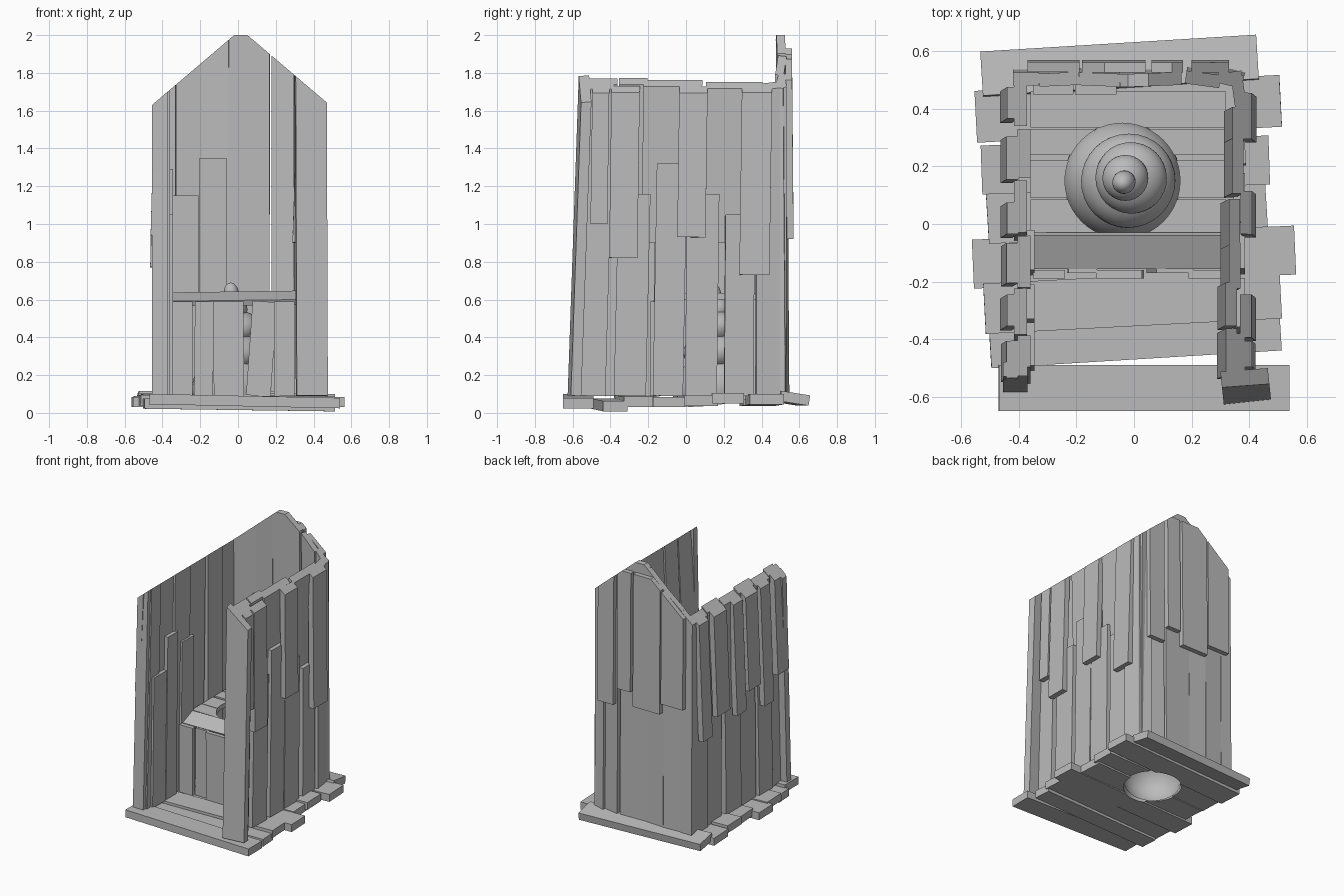
import bpy, bmesh, math
from mathutils import Matrix, Vector

if "Cube" in bpy.data.objects:
    bpy.data.objects.remove(bpy.data.objects["Cube"], do_unlink=True)

grey = bpy.data.materials.new("weathered_grey")
grey.use_nodes = True
grey.diffuse_color = (0.5, 0.5, 0.5, 1)
grey.node_tree.nodes["Principled BSDF"].inputs["Base Color"].default_value = (0.5, 0.5, 0.5, 1)

# Gable planes that trim the tops of the wall boards
ROOF = [((0.05, 0, 2), (0.85, 0, 1)), ((-0.02, 0, 2), (-0.85, 0, 1)), ((0, 0, 2), (0, 0, 1))]


def plank(name, x, y, z, rot=(0, 0, 0), trim=False):
    """Box between the x, y and z ranges, tilted in degrees about its centre."""
    bm = bmesh.new()
    bmesh.ops.create_cube(bm, size=1)
    ranges = (x, y, z)
    size = [b - a for a, b in ranges]
    mid = Vector([(a + b) / 2 for a, b in ranges])
    bmesh.ops.scale(bm, vec=size, verts=bm.verts)
    turn = Matrix.Identity(3)
    for angle, axis in zip(rot, "XYZ"):
        turn = Matrix.Rotation(math.radians(angle), 3, axis) @ turn
    bmesh.ops.rotate(bm, matrix=turn, verts=bm.verts)
    bmesh.ops.translate(bm, vec=mid, verts=bm.verts)
    for co, no in ROOF if trim else []:
        geom = bm.verts[:] + bm.edges[:] + bm.faces[:]
        bmesh.ops.bisect_plane(bm, geom=geom, plane_co=co, plane_no=no, clear_outer=True)
        bmesh.ops.holes_fill(bm, edges=[e for e in bm.edges if e.is_boundary])
    bmesh.ops.recalc_face_normals(bm, faces=bm.faces)
    mesh = bpy.data.meshes.new(name)
    bm.to_mesh(mesh)
    bm.free()
    mesh.materials.append(grey)
    obj = bpy.data.objects.new(name, mesh)
    bpy.context.collection.objects.link(obj)
    return obj


# Round cutter for the pit opening
bpy.ops.mesh.primitive_cylinder_add(vertices=48, radius=0.2, depth=1.2, location=(-0.04, 0.15, 0.3))
cutter = bpy.context.object
cutter.name = "pit_cutter"
cutter.hide_render = True
cutter.display_type = 'WIRE'
cutter.hide_set(True)


def cut_pit(obj):
    mod = obj.modifiers.new("pit", 'BOOLEAN')
    mod.operation = 'DIFFERENCE'
    mod.object = cutter


# Floor boards: x range, y range, bottom height, pitch, roll, yaw
floor = [
    ((-0.47, 0.54), (-0.65, -0.49), 0.035, 0, 1.2, 0),
    ((-0.50, 0.51), (-0.47, -0.34), 0.015, 0, 0.8, 3.5),
    ((-0.52, 0.51), (-0.355, -0.18), 0.035, 0, 0.5, 3),
    ((-0.56, 0.56), (-0.20, -0.03), 0.03, 0, 0, 2.5),
    ((-0.51, 0.46), (-0.04, 0.14), 0.04, 0, 0.5, 3.5),
    ((-0.53, 0.47), (0.12, 0.29), 0.05, 0, 0, 2),
    ((-0.55, 0.51), (0.31, 0.49), 0.04, 0, -0.5, 3),
    ((-0.53, 0.43), (0.47, 0.625), 0.05, -9, 0, 3.5),
]
for i, (x, y, z, pitch, roll, yaw) in enumerate(floor):
    board = plank(f"floor_board_{i}", x, y, (z, z + 0.055), (pitch, roll, yaw))
    if 2 <= i <= 6:
        cut_pit(board)

# Left wall: lower boards, upper boards splayed inside, patches outside
left_lower = [(-0.57, -0.40, 2, 0), (-0.37, -0.20, 1.16, 0), (-0.165, -0.005, 1.32, 0),
              (0, 0.17, 1.16, 0), (0.205, 0.36, 1.05, 3), (0.37, 0.53, 2, 8)]
for i, (a, b, top, yaw) in enumerate(left_lower):
    plank(f"left_lower_board_{i}", (0.345, 0.385), (a, b), (0.09, top), (-1.6 + 0.3 * i, 0, yaw), True)
left_upper = [(-0.53, -0.37, 0.9), (-0.36, -0.21, 0.95), (-0.23, -0.07, 0.9),
              (-0.08, 0.08, 0.93), (0.10, 0.29, 0.9), (0.29, 0.40, 0.95)]
for i, (a, b, low) in enumerate(left_upper):
    shift = 0.012 * (i // 2)
    plank(f"left_upper_board_{i}", (0.305 + shift, 0.345 + shift), (a, b), (low, 1.85), (-1, 2, 0), True)
left_patch = [(-0.50, -0.41, 1.0), (-0.40, -0.25, 0.82), (-0.04, 0.11, 0.93), (0.29, 0.45, 0.73)]
for i, (a, b, low) in enumerate(left_patch):
    plank(f"left_wall_patch_{i}", (0.375, 0.415), (a, b), (low, 1.85), (-0.8, -1, 0), True)

# Right wall: long boards, short boards inside, patches outside
right_main = [(-0.52, -0.41, -2), (-0.40, -0.24, -1.5), (-0.23, -0.05, -0.8),
              (-0.04, 0.14, -1), (0.16, 0.33, 0), (0.34, 0.52, 0)]
for i, (a, b, lean) in enumerate(right_main):
    shift = 0.012 * (i % 2)
    plank(f"right_wall_board_{i}", (-0.405 - shift, -0.36 - shift), (a, b), (0.09, 2), (lean, 0, 0), True)
right_patch = [(-0.54, -0.41, 0.94), (-0.36, -0.25, 0.77), (-0.21, -0.07, 0.95), (-0.04, 0.07, 0.82),
               (0.15, 0.30, 0.9), (0.36, 0.47, 0.78)]
for i, (a, b, low) in enumerate(right_patch):
    plank(f"right_wall_patch_{i}", (-0.45, -0.41), (a, b), (low, 1.85), (-1, 1.6, 0), True)
for i, (a, b, top) in enumerate([(-0.50, -0.35, 1.05), (-0.34, -0.22, 1.29), (-0.17, -0.03, 1.19)]):
    plank(f"right_inner_board_{i}", (-0.375, -0.345), (a, b), (0.09, top), (-1, 0, 0))

# Front corner posts
plank("front_left_post", (0.305, 0.47), (-0.585, -0.53), (0.09, 2), (-2, 0, 6), True)
plank("front_right_post", (-0.455, -0.37), (-0.55, -0.50), (0.09, 2), (-2, 0, 0), True)

# Back wall: long boards, patches outside, short boards inside
back_main = [(-0.42, -0.33, 0), (-0.33, -0.19, 3), (-0.19, -0.05, -2), (-0.05, 0.165, 2),
             (0.18, 0.30, -8), (0.29, 0.38, -14)]
for i, (a, b, yaw) in enumerate(back_main):
    plank(f"back_wall_board_{i}", (a, b), (0.485, 0.53), (0.09, 2.1), (0.4, 0, yaw), True)
back_patch = [(-0.37, -0.19, 1.03), (-0.18, 0.04, 0.95), (0.06, 0.17, 1.05), (0.20, 0.33, 0.92)]
for i, (a, b, low) in enumerate(back_patch):
    plank(f"back_wall_patch_{i}", (a, b), (0.53, 0.565), (low, 1.93), (0.5, 0, 0), True)
for i, (a, b, top) in enumerate([(-0.35, -0.21, 1.15), (-0.205, -0.06, 1.35)]):
    plank(f"back_inner_board_{i}", (a, b), (0.45, 0.485), (0.09, top))

# Bench: front panel, sloping lip and seat boards
panel = [(-0.35, -0.24, 0), (-0.23, -0.13, 0.5), (-0.13, 0.03, -0.5), (0.06, 0.19, 4), (0.19, 0.30, 0)]
for i, (a, b, roll) in enumerate(panel):
    shift = 0.02 * (i % 2)
    plank(f"bench_front_board_{i}", (a, b), (-0.19 + shift, -0.16 + shift), (0.09, 0.59), (0, roll, 0))
plank("bench_lip", (-0.355, 0.31), (-0.155, -0.03), (0.59, 0.62), (22, -0.8, 0))
for i, (a, b) in enumerate([(-0.03, 0.085), (0.09, 0.22), (0.24, 0.33), (0.335, 0.46)]):
    cut_pit(plank(f"seat_board_{i}", (-0.36, 0.32), (a, b), (0.60, 0.635)))

# Heap of tilted, shrinking rounds in the pit, the lowest an open dome: x, y, z, radius, half height
heap = [(-0.04, 0.15, 0.13, 0.205, 0.19), (-0.02, 0.15, 0.33, 0.165, 0.11), (-0.01, 0.16, 0.45, 0.125, 0.09),
        (-0.03, 0.16, 0.55, 0.08, 0.07), (-0.035, 0.145, 0.63, 0.04, 0.06)]
for i, (x, y, z, radius, half) in enumerate(heap):
    bm = bmesh.new()
    bmesh.ops.create_uvsphere(bm, u_segments=32, v_segments=16, radius=1)
    if i == 0:
        geom = bm.verts[:] + bm.edges[:] + bm.faces[:]
        bmesh.ops.bisect_plane(bm, geom=geom, plane_co=(0, 0, -0.35), plane_no=(0, 0, -1), clear_outer=True)
    mesh = bpy.data.meshes.new(f"heap_round_{i}")
    bm.to_mesh(mesh)
    bm.free()
    mesh.materials.append(grey)
    mesh.shade_smooth()
    lump = bpy.data.objects.new(f"heap_round_{i}", mesh)
    lump.location = (x, y, z)
    lump.rotation_euler = (0.12, -0.12 * (-1) ** i, 0)
    lump.scale = (radius, radius, half)
    bpy.context.collection.objects.link(lump)
